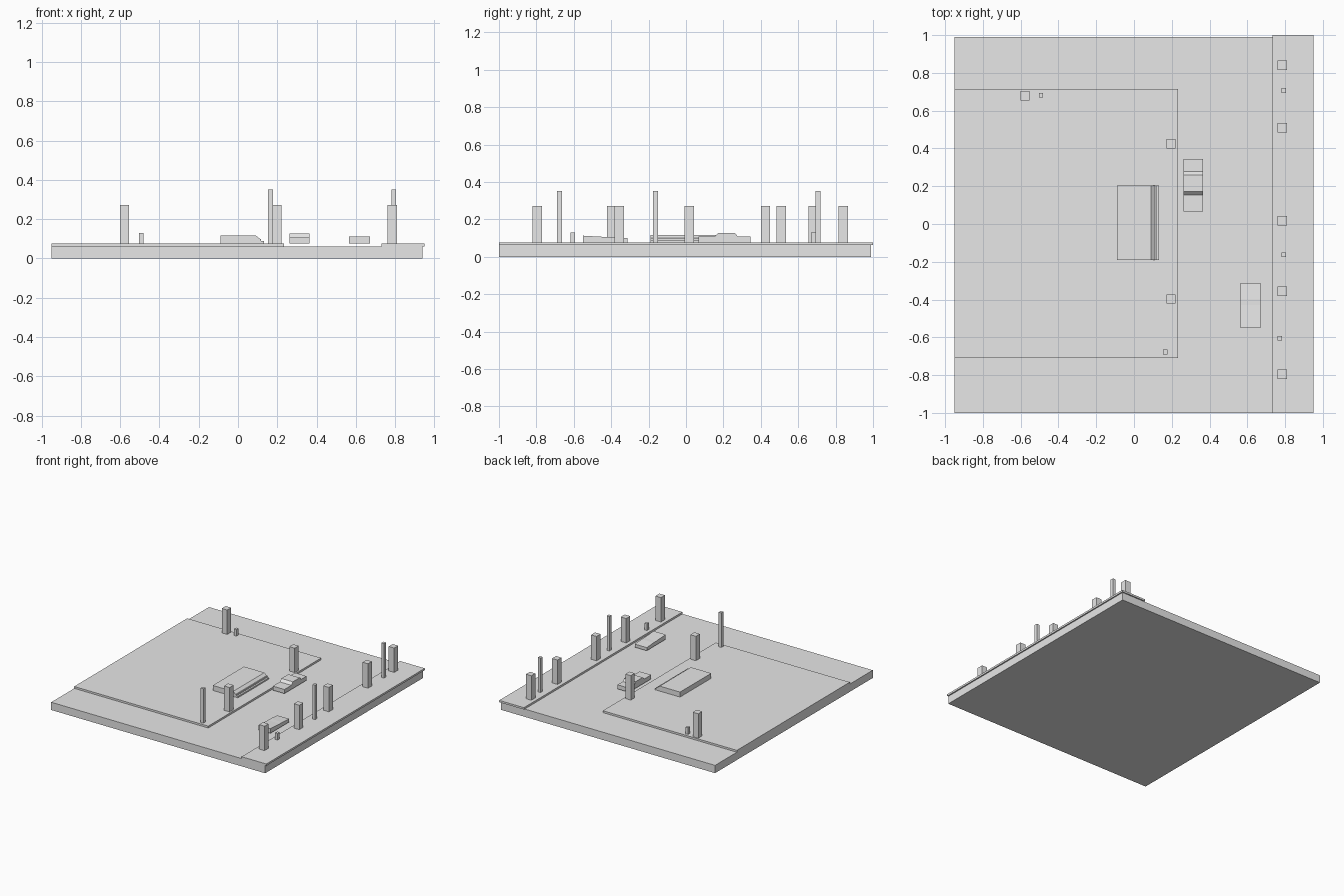
import bpy
import bmesh

# Remove the default cube only
cube = bpy.data.objects.get("Cube")
if cube:
    bpy.data.objects.remove(cube, do_unlink=True)

GREY = (0.8, 0.8, 0.8, 1.0)
grey = bpy.data.materials.new("plain_grey")
grey.diffuse_color = GREY
grey.use_nodes = True
grey.node_tree.nodes["Principled BSDF"].inputs["Base Color"].default_value = GREY

ROAD = 0.062      # top of the ground slab
PAVE = 0.077      # top of the pavements


def extrude(name, points, offset):
    """Flat outline pushed along an offset into a solid."""
    bm = bmesh.new()
    face = bm.faces.new([bm.verts.new(p) for p in points])
    pushed = bmesh.ops.extrude_face_region(bm, geom=[face])["geom"]
    moved = [v for v in pushed if isinstance(v, bmesh.types.BMVert)]
    bmesh.ops.translate(bm, verts=moved, vec=offset)
    bmesh.ops.recalc_face_normals(bm, faces=bm.faces)
    mesh = bpy.data.meshes.new(name)
    bm.to_mesh(mesh)
    bm.free()
    mesh.materials.append(grey)
    obj = bpy.data.objects.new(name, mesh)
    bpy.context.collection.objects.link(obj)
    return obj


def box(name, x0, x1, y0, y1, z0, z1):
    outline = [(x0, y0, z0), (x1, y0, z0), (x1, y1, z0), (x0, y1, z0)]
    return extrude(name, outline, (0, 0, z1 - z0))


def posts(name, places, width, depth, top):
    """Upright square posts standing on the pavement."""
    for i, (x, y) in enumerate(places, 1):
        box(f"{name}_{i}", x - width / 2, x + width / 2,
            y - depth / 2, y + depth / 2, PAVE, top)


# Ground and pavements
box("ground_slab", -0.95, 0.94, -1.0, 0.99, 0, ROAD)
box("plaza_pavement", -0.95, 0.234, -0.71, 0.715, ROAD, PAVE)
box("street_pavement", 0.732, 0.95, -1.0, 1.0, ROAD, PAVE)

# Street furniture
tree_x = 0.785
trees = [(tree_x, y) for y in (0.84, 0.51, 0.017, -0.357, -0.795)]
trees += [(0.197, 0.425), (0.197, -0.397), (-0.578, 0.68)]
posts("tree", trees, 0.048, 0.05, 0.272)
posts("lamp_post", [(0.793, 0.706), (0.793, -0.163), (0.165, -0.677)], 0.024, 0.026, 0.352)
posts("hydrant", [(0.772, -0.605), (-0.493, 0.682)], 0.022, 0.025, 0.13)

# Low building with a stepped front on the +x side
building = [(-0.09, PAVE), (-0.09, 0.117), (0.09, 0.117), (0.112, 0.1),
            (0.118, 0.1), (0.118, 0.088), (0.132, 0.088), (0.132, PAVE)]
extrude("low_building", [(x, -0.19, z) for x, z in building], (0, 0.394, 0))

# Parked vehicles, side outlines pushed across their width
saloon = [(0.066, 0.075), (0.066, 0.108), (0.153, 0.108), (0.173, 0.128),
          (0.26, 0.128), (0.278, 0.108), (0.345, 0.108), (0.345, 0.075)]
extrude("saloon_car", [(0.262, y, z) for y, z in saloon], (0.102, 0, 0))

wedge = [(-0.55, 0.075), (-0.55, 0.113), (-0.43, 0.106), (-0.398, 0.106),
         (-0.312, 0.1), (-0.312, 0.075)]
extrude("wedge_car", [(0.565, y, z) for y, z in wedge], (0.106, 0, 0))
